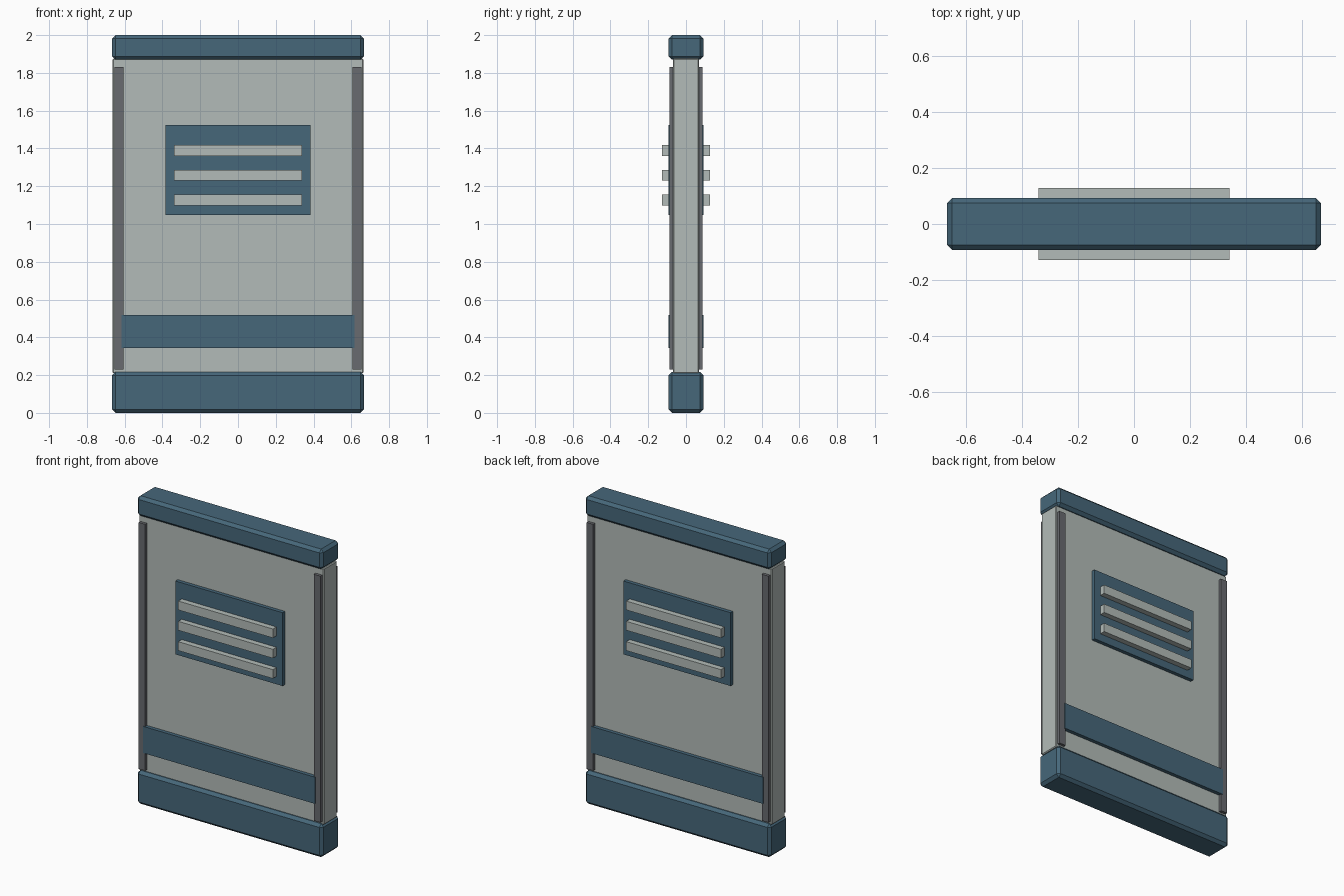
import bpy

if "Cube" in bpy.data.objects:
    bpy.data.objects.remove(bpy.data.objects["Cube"])


def material(name, rgb):
    m = bpy.data.materials.new(name)
    m.diffuse_color = (*rgb, 1)
    m.use_nodes = True
    m.node_tree.nodes["Principled BSDF"].inputs["Base Color"].default_value = m.diffuse_color
    return m


BLUE = material("blue_paint", (0.061, 0.136, 0.195))
PALE = material("pale_panel", (0.45, 0.50, 0.48))
DARK = material("dark_trim", (0.14, 0.145, 0.16))


def box(name, x, y, z, mat, bevel=0):
    """Box from (min, max) ranges, with an optional chamfer."""
    ranges = (x, y, z)
    bpy.ops.mesh.primitive_cube_add(size=1, location=[(a + b) / 2 for a, b in ranges])
    o = bpy.context.object
    o.name = name
    o.scale = [b - a for a, b in ranges]
    bpy.ops.object.transform_apply(location=False, rotation=False, scale=True)
    o.data.materials.append(mat)
    if bevel:
        mod = o.modifiers.new("chamfer", 'BEVEL')
        mod.width = bevel
        mod.segments = 1
    return o


# Main slab with chamfered base and top cap
box("door_panel", (-0.665, 0.665), (-0.068, 0.068), (0.21, 1.875), PALE, 0.005)
box("base_cap", (-0.667, 0.667), (-0.092, 0.092), (0, 0.217), BLUE, 0.018)
box("top_cap", (-0.667, 0.667), (-0.092, 0.092), (1.87, 2.0), BLUE, 0.018)

# Trim repeated on the front and back faces
for side, s in (("front", -1), ("back", 1)):
    def depth(inner, outer):
        return tuple(sorted((s * inner, s * outer)))

    for hand, h in (("left", -1), ("right", 1)):
        box(f"{side}_{hand}_rail", tuple(sorted((h * 0.606, h * 0.653))),
            depth(0.06, 0.087), (0.23, 1.83), DARK)
    box(f"{side}_kick_band", (-0.617, 0.617), depth(0.06, 0.092), (0.344, 0.517), BLUE)
    box(f"{side}_vent_plate", (-0.385, 0.385), depth(0.06, 0.092), (1.047, 1.523), BLUE)
    for i in range(3):
        zc = 1.126 + 0.132 * i
        box(f"{side}_vent_slat_{i + 1}", (-0.34, 0.34), depth(0.085, 0.128),
            (zc - 0.029, zc + 0.029), PALE)
